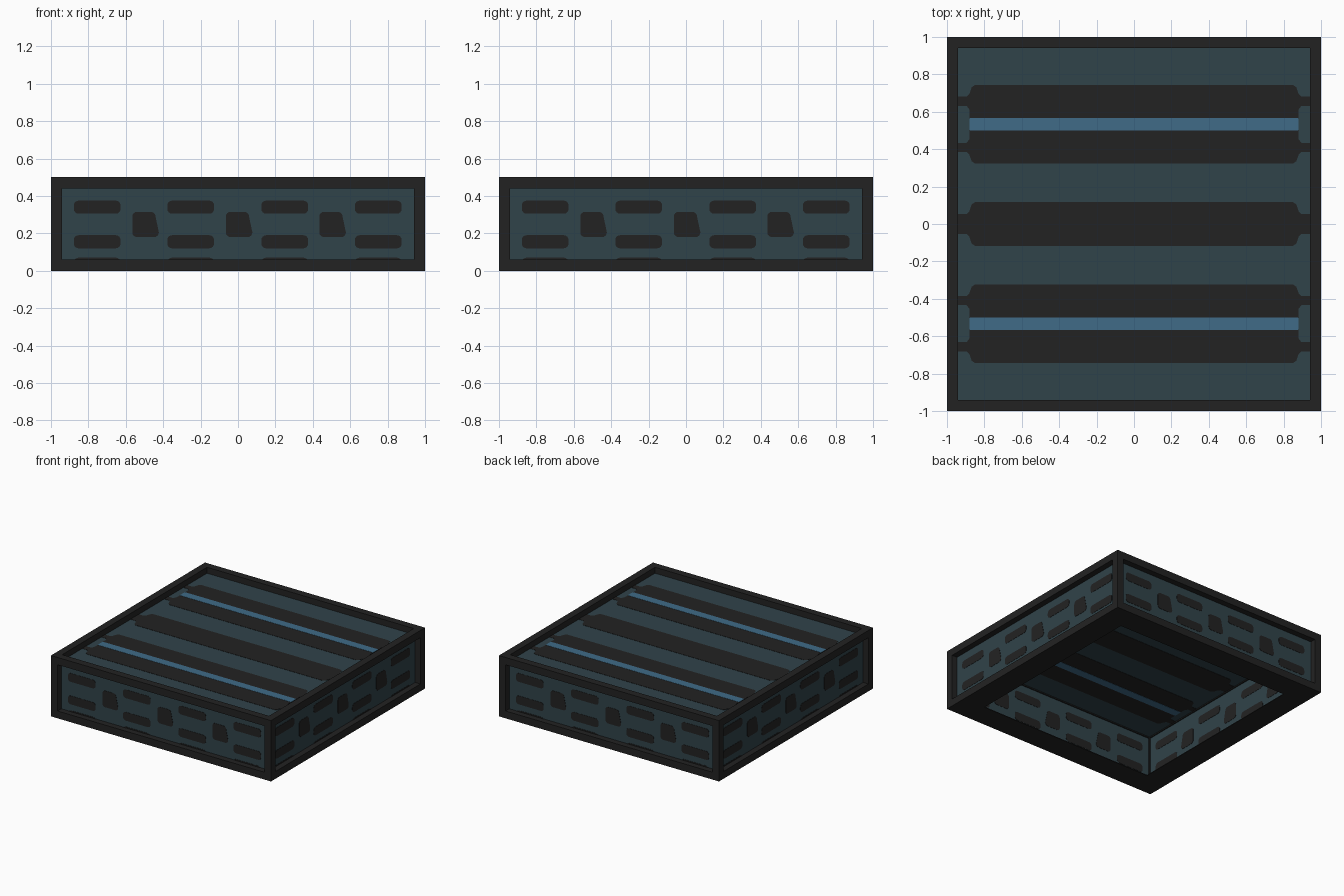
import bpy, bmesh, math
from mathutils import Matrix, Vector

if "Cube" in bpy.data.objects:
    bpy.data.objects.remove(bpy.data.objects["Cube"])


def material(name, rgb):
    m = bpy.data.materials.new(name)
    m.diffuse_color = (*rgb, 1)
    m.use_nodes = True
    m.node_tree.nodes["Principled BSDF"].inputs["Base Color"].default_value = m.diffuse_color
    return m


DARK = material("charcoal", (0.0162, 0.0162, 0.0162))
TEAL = material("slate teal", (0.030, 0.056, 0.068))
BLUE = material("steel blue", (0.050, 0.146, 0.242))

H, B, R = 0.5, 0.06, 0.05   # height, frame bar width, panel recess


def finish(bm, name, mat):
    bmesh.ops.recalc_face_normals(bm, faces=bm.faces)
    me = bpy.data.meshes.new(name)
    bm.to_mesh(me)
    bm.free()
    me.materials.append(mat)
    ob = bpy.data.objects.new(name, me)
    bpy.context.collection.objects.link(ob)
    return ob


def box(bm, lo, hi):
    lo, hi = Vector(lo), Vector(hi)
    mat = Matrix.Translation((lo + hi) / 2) @ Matrix.Diagonal((*(hi - lo), 1))
    bmesh.ops.create_cube(bm, size=1, matrix=mat)


def plate(bm, pts, t, mat):
    """Flat outline, thickened equally to both sides so it shows on each face."""
    lo = [bm.verts.new(mat @ Vector((u, v, -t / 2))) for u, v in pts]
    hi = [bm.verts.new(mat @ Vector((u, v, t / 2))) for u, v in pts]
    bm.faces.new(lo[::-1])
    bm.faces.new(hi)
    for i in range(len(pts)):
        j = (i + 1) % len(pts)
        bm.faces.new((lo[i], lo[j], hi[j], hi[i]))


def rounded(u0, u1, v0, v1, r, n=4):
    pts = []
    for k, (cu, cv) in enumerate(((u1 - r, v1 - r), (u0 + r, v1 - r),
                                  (u0 + r, v0 + r), (u1 - r, v0 + r))):
        for i in range(n + 1):
            a = math.pi / 2 * (k + i / n)
            pts.append((cu + r * math.cos(a), cv + r * math.sin(a)))
    return pts


# outer frame: twelve square bars
bm = bmesh.new()
for z in (0, H - B):
    for s in (0, 1):
        a, b = (-1, -1 + B) if s else (1 - B, 1)
        box(bm, (-1, a, z), (1, b, z + B))
        box(bm, (a, -1 + B, z), (b, 1 - B, z + B))
for x in (-1, 1 - B):
    for y in (-1, 1 - B):
        box(bm, (x, y, B), (x + B, y + B, H - B))
finish(bm, "frame", DARK)

# flat rim around the open underside
bm = bmesh.new()
W = 0.8
for s in (-1, 1):
    y0, y1 = sorted((s * W, s * (1 - B)))
    box(bm, (B - 1, y0, 0), (1 - B, y1, 0.006))
    box(bm, (y0, -W, 0), (y1, W, 0.006))
finish(bm, "bottom_rim", DARK)

# four side panels with slots and knobs
for i, side in enumerate(("front", "right", "back", "left")):
    M = (Matrix.Rotation(math.pi / 2 * i, 4, 'Z') @ Matrix.Translation((0, R - 1, 0))
         @ Matrix.Rotation(math.pi / 2, 4, 'X'))
    bm = bmesh.new()
    e = 1 - R
    plate(bm, [(-e, 0.03), (e, 0.03), (e, H - R), (-e, H - R)], 0.002, M)
    finish(bm, side + "_panel", TEAL)

    bm = bmesh.new()
    for c in (-0.753, -0.253, 0.25, 0.75):
        for z0, z1 in ((0.305, 0.375), (0.12, 0.19), (0.01, 0.07)):
            plate(bm, rounded(c - 0.125, c + 0.125, z0, z1, 0.025), 0.006, M)
    for c in (-0.5, 0, 0.5):
        pts = rounded(-0.065, 0.065, 0.18, 0.315, 0.025)
        # right edge leans outward toward the bottom
        pts = [(c + u + (0.012 if u > 0.03 and v < 0.24 else -0.006 if u > 0.03 else 0), v)
               for u, v in pts]
        plate(bm, pts, 0.006, M)
    finish(bm, side + "_slots", DARK)

# top panel
M = Matrix.Translation((0, 0, H - R))
bm = bmesh.new()
e = 1 - R
plate(bm, [(-e, -e), (e, -e), (e, e), (-e, e)], 0.002, M)
finish(bm, "top_panel", TEAL)


def stripe(half, t0, t1):
    """Stripe outline about v = 0: full body, with end tongues between t0 and t1."""
    q = [(0.85, half), (0.868, half - 0.012), (0.88, t1 + 0.015), (0.895, t1), (e, t1)]
    if t0 > 0:   # notch for the small tab between two tongues
        q += [(e, t0), (0.895, t0), (0.88, t0 - 0.02)]
    right = q + [(u, -v) for u, v in reversed(q)]
    return right + [(-u, -v) for u, v in right]


# dark stripes across the top
bm = bmesh.new()
for cy, half, t0, t1 in ((0.533, 0.21, 0.099, 0.148), (-0.533, 0.21, 0.099, 0.148),
                         (0, 0.117, 0, 0.053)):
    plate(bm, [(u, v + cy) for u, v in stripe(half, t0, t1)], 0.006, M)
finish(bm, "top_stripes", DARK)

# blue light strips
bm = bmesh.new()
for cy in (0.533, -0.533):
    plate(bm, rounded(-0.88, 0.88, cy - 0.034, cy + 0.034, 0.008), 0.009, M)
finish(bm, "light_strips", BLUE)
